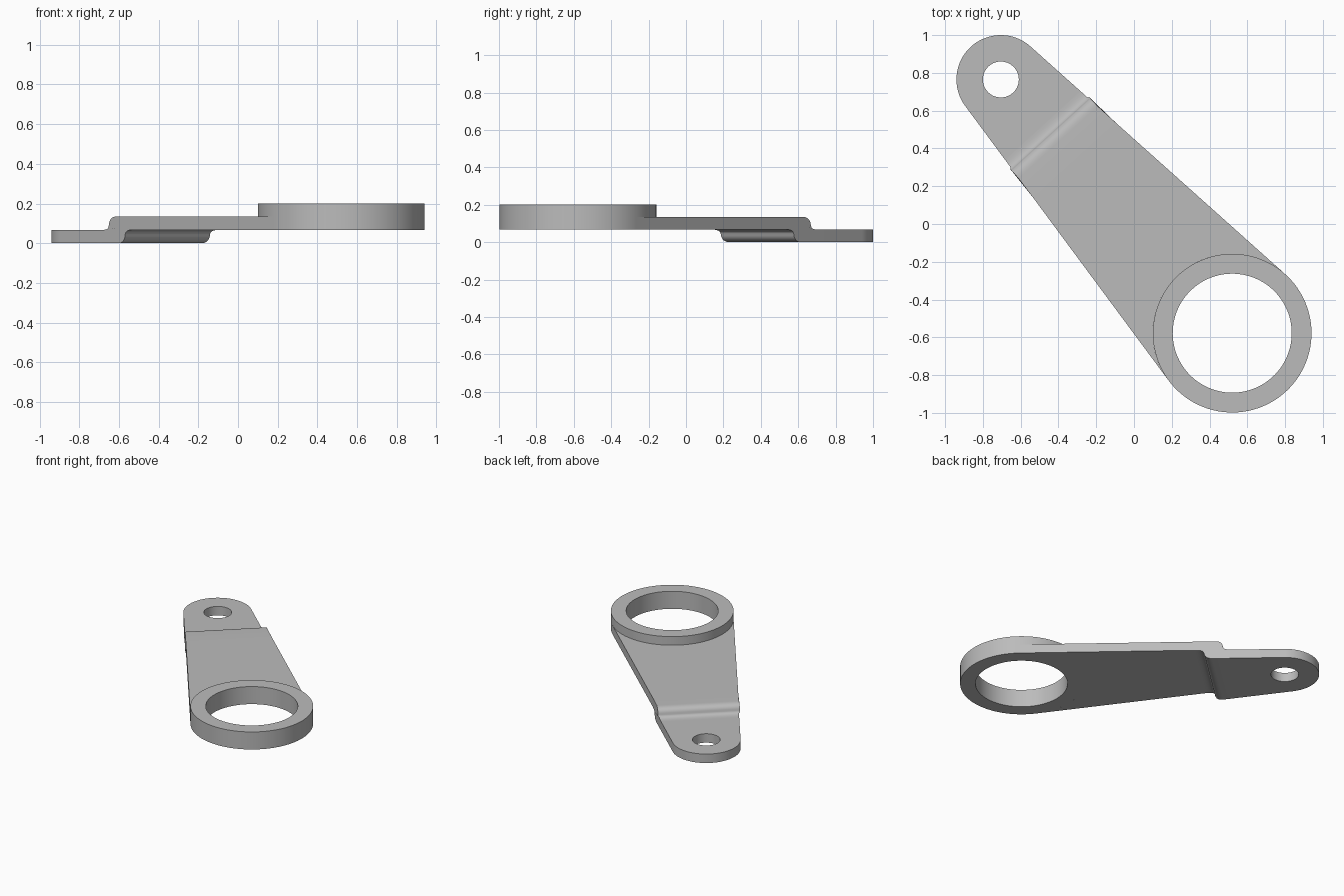
import bpy, bmesh, math
from mathutils import Matrix, Vector

if "Cube" in bpy.data.objects:
    bpy.data.objects.remove(bpy.data.objects["Cube"])

# Main dimensions; local x runs along the lever from small eye to big ring
EYE, RING = Vector((-0.705, 0.765, 0)), Vector((0.52, -0.578, 0))
EYE_R, EYE_HOLE, RING_R, RING_HOLE = 0.235, 0.095, 0.42, 0.315
THICK, RING_TOP = 0.0675, 0.2
BEND_START, BEND_END = 0.33, 0.58
axis = RING - EYE
LENGTH = axis.length
FRAME = Matrix.Translation(EYE) @ Matrix.Rotation(math.atan2(axis.y, axis.x), 4, "Z")
TAPER = math.asin((RING_R - EYE_R) / LENGTH)
TANGENT = math.pi / 2 + TAPER      # angle of the tangent points on both circles

steel = bpy.data.materials.new("grey steel")
steel.use_nodes = True
GREY = (0.5, 0.5, 0.5, 1)
steel.diffuse_color = GREY
steel.node_tree.nodes["Principled BSDF"].inputs["Base Color"].default_value = GREY


def half_width(s):
    return (EYE_R + s * math.sin(TAPER)) / math.cos(TAPER)


def arc(cx, r, a0, a1, n=64):
    return [(cx + r * math.cos(a0 + (a1 - a0) * i / n),
             r * math.sin(a0 + (a1 - a0) * i / n)) for i in range(n + 1)]


def circle(cx, r):
    return arc(cx, r, 0, math.tau, 96)[:-1]


def finish(name, bm):
    bmesh.ops.remove_doubles(bm, verts=bm.verts, dist=1e-5)
    bmesh.ops.recalc_face_normals(bm, faces=bm.faces)
    mesh = bpy.data.meshes.new(name)
    bm.to_mesh(mesh)
    bm.free()
    mesh.materials.clear()
    mesh.materials.append(steel)
    obj = bpy.data.objects.new(name, mesh)
    bpy.context.collection.objects.link(obj)
    obj.matrix_world = FRAME
    bpy.ops.object.select_all(action="DESELECT")
    obj.select_set(True)
    bpy.context.view_layer.objects.active = obj
    bpy.ops.object.shade_smooth_by_angle(angle=math.radians(35))


def plate(name, outlines, z0, z1):
    """Flat plate from closed outlines; inner outlines become holes."""
    curve = bpy.data.curves.new(name + " outline", "CURVE")
    curve.dimensions, curve.fill_mode = "2D", "BOTH"
    curve.extrude = (z1 - z0) / 2
    for pts in outlines:
        spline = curve.splines.new("POLY")
        spline.points.add(len(pts) - 1)
        for p, (x, y) in zip(spline.points, pts):
            p.co = (x, y, 0, 1)
        spline.use_cyclic_u = True
    temp = bpy.data.objects.new(name + " outline", curve)
    bpy.context.collection.objects.link(temp)
    mesh = bpy.data.meshes.new_from_object(
        temp.evaluated_get(bpy.context.evaluated_depsgraph_get()))
    bm = bmesh.new()
    bm.from_mesh(mesh)
    bmesh.ops.translate(bm, verts=bm.verts, vec=(0, 0, (z0 + z1) / 2))
    bpy.data.objects.remove(temp)
    bpy.data.curves.remove(curve)
    bpy.data.meshes.remove(mesh)
    finish(name, bm)


def bezier(a, b, c, n=8):
    return [tuple((1 - t) ** 2 * p + 2 * t * (1 - t) * q + t * t * r
                  for p, q, r in zip(a, b, c)) for t in (i / n for i in range(n + 1))]


# Small eye tab, low level
w0, w1 = half_width(BEND_START), half_width(BEND_END)
plate("eye_tab", [
    arc(0, EYE_R, TANGENT, math.tau - TANGENT) + [(BEND_START, -w0), (BEND_START, w0)],
    circle(0, EYE_HOLE)], 0, THICK)

# Tapered arm, high level, ending against the ring
plate("arm", [
    [(BEND_END, w1)] + arc(LENGTH, RING_R, TANGENT, math.tau - TANGENT) + [(BEND_END, -w1)]],
    THICK, 2 * THICK)

# Thick bearing ring
plate("ring", [circle(LENGTH, RING_R), circle(LENGTH, RING_HOLE)], THICK, RING_TOP)

# S-shaped bend joining the two levels, with slightly straight sides
mid = (BEND_START + BEND_END) / 2
top = bezier((BEND_START, THICK), (0.385, THICK), (0.39, 0.09))
top += bezier((0.39, 0.09), (0.395, 2 * THICK), (0.45, 2 * THICK))[1:]
top.append((BEND_END, 2 * THICK))
bottom = [(2 * mid - s, 2 * THICK - z) for s, z in top]
profile = top + bottom
bm = bmesh.new()
sides = []
for sign in (-1, 1):
    sides.append([bm.verts.new((s, sign * (max(half_width(s), 0.283) if s > 0.38
                                           else half_width(s)), z)) for s, z in profile])
    bm.faces.new(sides[-1])
left, right = sides
for i in range(len(profile)):
    j = (i + 1) % len(profile)
    if i not in (len(top) - 1, len(profile) - 1):
        bm.faces.new((left[i], left[j], right[j], right[i]))
finish("bend", bm)
